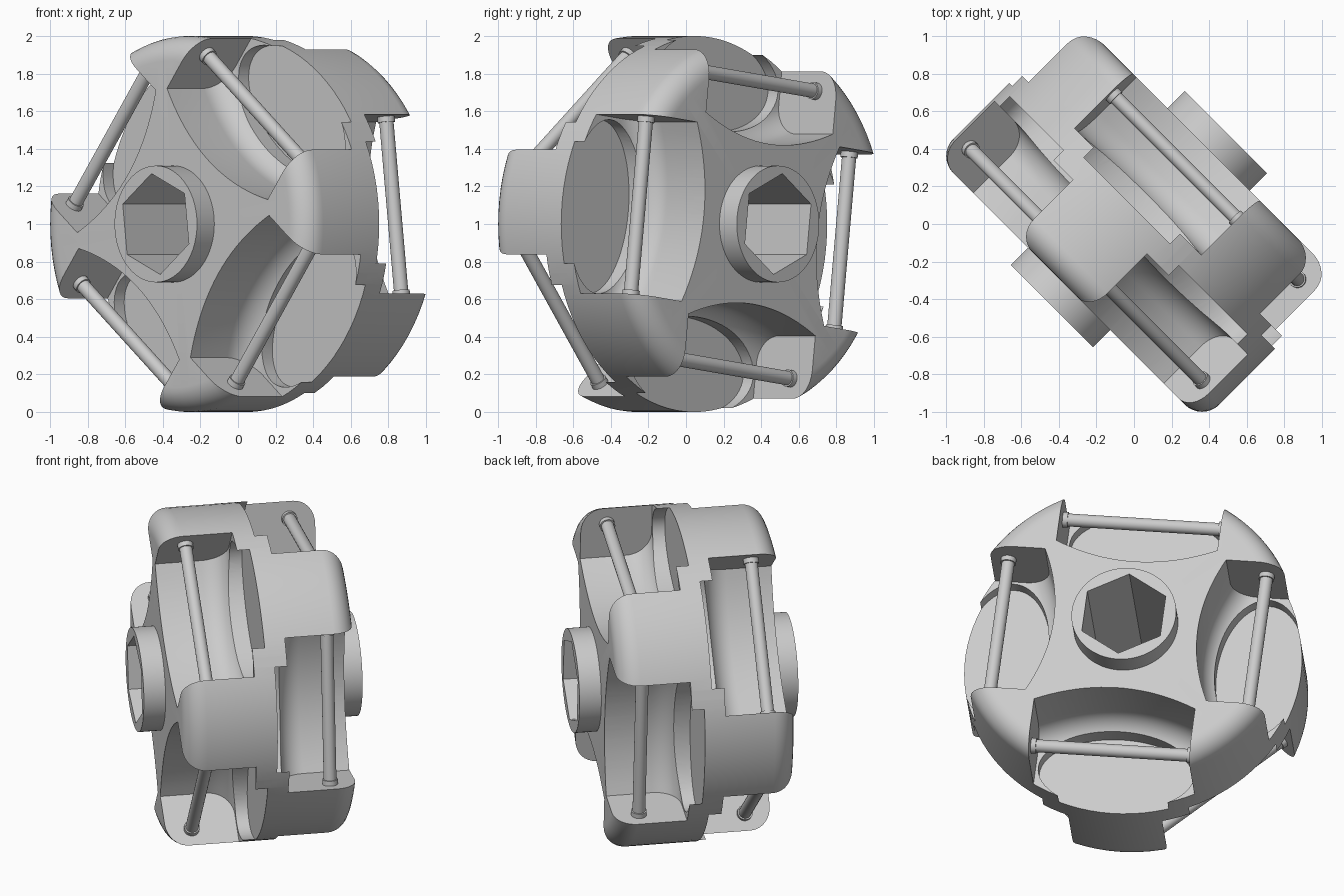
import bpy
import bmesh
from math import sin, cos, pi, radians, sqrt
from mathutils import Matrix, Vector

cube = bpy.data.objects.get("Cube")
if cube:
    bpy.data.objects.remove(cube)

grey = bpy.data.materials.new("plain_grey")
grey.use_nodes = True
grey.diffuse_color = (0.6, 0.6, 0.6, 1)
grey.node_tree.nodes["Principled BSDF"].inputs["Base Color"].default_value = (0.6, 0.6, 0.6, 1)

# Wheel frame: local z is the axle, lying level and turned 45 degrees
d = sqrt(0.5)
PLACE = Matrix(((d, 0, -d, 0.026), (-d, 0, -d, 0.026), (0, 1, 0, 1.0), (0, 0, 0, 1)))

WIDTH, RADIUS, FILLET = 0.525, 1.0, 0.13    # half width, rim radius, rim rounding
ROD_R, ROD_Z, HALF = 0.77, 0.37, 0.48       # roller axle position, half pocket length
FLOOR, ROUND = 0.1, 0.15                    # pocket floor height and its rounding


def skin(bm, rings, matrix=Matrix()):
    """Closed solid through matching rings of points, capped at both ends."""
    rings = [[bm.verts.new(matrix @ Vector(p)) for p in ring] for ring in rings]
    n = len(rings[0])
    for a, b in zip(rings, rings[1:]):
        for i in range(n):
            j = (i + 1) % n
            bm.faces.new((a[i], a[j], b[j], b[i]))
    bm.faces.new(rings[0][::-1])
    bm.faces.new(rings[-1])


def lathe(bm, profile, segs, matrix=Matrix()):
    """Solid of revolution about z from (radius, height) points."""
    turns = [2 * pi * i / segs for i in range(segs)]
    skin(bm, [[(r * cos(a), r * sin(a), z) for a in turns] for r, z in profile], matrix)


def pocket(bm, matrix):
    """Roller pocket: inner wall bowed toward the hub, rounded into a flat floor."""
    rings = []
    for k in range(-10, 11):
        t = k / 10
        inner = ROD_R - 0.23 - 0.11 * (1 - t * t)
        outline = [(1.3, 0.8), (1.3, FLOOR)]
        for i in range(11):
            a = pi / 2 * i / 10
            outline.append((inner + ROUND * (1 - sin(a)), FLOOR + ROUND * (1 - cos(a))))
        outline.append((inner, 0.8))
        rings.append([(x, HALF * t, z) for x, z in outline])
    skin(bm, rings, matrix)


def recess(bm, matrix):
    """Shallow oval sunk into the pocket floor."""
    oval = matrix @ Matrix.Translation((0.76, 0, 0)) @ Matrix.Diagonal((0.26, 0.465, 1, 1))
    lathe(bm, [(1, 0.025), (1, 0.2)], 64, oval)


def finish(bm, name):
    bmesh.ops.recalc_face_normals(bm, faces=bm.faces[:])
    mesh = bpy.data.meshes.new(name)
    bm.to_mesh(mesh)
    bm.free()
    mesh.materials.append(grey)
    obj = bpy.data.objects.new(name, mesh)
    bpy.context.collection.objects.link(obj)
    return obj


def activate(obj):
    bpy.ops.object.select_all(action='DESELECT')
    obj.select_set(True)
    bpy.context.view_layer.objects.active = obj


def place(obj):
    obj.data.transform(PLACE)
    activate(obj)
    bpy.ops.object.shade_smooth_by_angle(angle=radians(30))


def cut(obj, cutter):
    cutter.hide_render = True
    mod = obj.modifiers.new("cut", 'BOOLEAN')
    mod.operation, mod.solver, mod.object = 'DIFFERENCE', 'EXACT', cutter
    activate(obj)
    bpy.ops.object.modifier_apply(modifier=mod.name)
    bpy.data.objects.remove(cutter)


# Wheel body with rounded rim and a raised hub on both faces
half = [(0.31, 0.655), (0.31, WIDTH)]
for i in range(9):
    a = pi / 2 * (1 - i / 8)
    half.append((RADIUS - FILLET + FILLET * cos(a), WIDTH - FILLET + FILLET * sin(a)))
bm = bmesh.new()
lathe(bm, half + [(r, -z) for r, z in reversed(half)], 96)
body = finish(bm, "wheel_body")

# Two rows of four roller stations, the rows staggered by half a step
stations = []
for row, first, flip in (("front", 52, 0), ("back", 7, pi)):
    for k in range(4):
        turn = Matrix.Rotation(radians(first + 90 * k), 4, 'Z')
        stations.append((f"{row}_{k + 1}", turn @ Matrix.Rotation(flip, 4, 'X')))

# Cut all pockets, then their oval recesses
for shape in (pocket, recess):
    bm = bmesh.new()
    for name, m in stations:
        shape(bm, m)
    cut(body, finish(bm, "pocket_cutter"))

# Hexagonal axle hole
bm = bmesh.new()
lathe(bm, [(0.27, -1), (0.27, 1)], 6, Matrix.Rotation(radians(37), 4, 'Z'))
cut(body, finish(bm, "hex_cutter"))
place(body)

# Roller axles with a collar at each end
ALONG = Matrix.Translation((ROD_R, 0, ROD_Z)) @ Matrix.Rotation(-pi / 2, 4, 'X')
rod = [(0.046, -HALF - 0.01), (0.046, -HALF + 0.03), (0.038, -HALF + 0.03)]
rod += [(r, -z) for r, z in reversed(rod)]
for name, m in stations:
    bm = bmesh.new()
    lathe(bm, rod, 24, m @ ALONG)
    place(finish(bm, "roller_axle_" + name))
